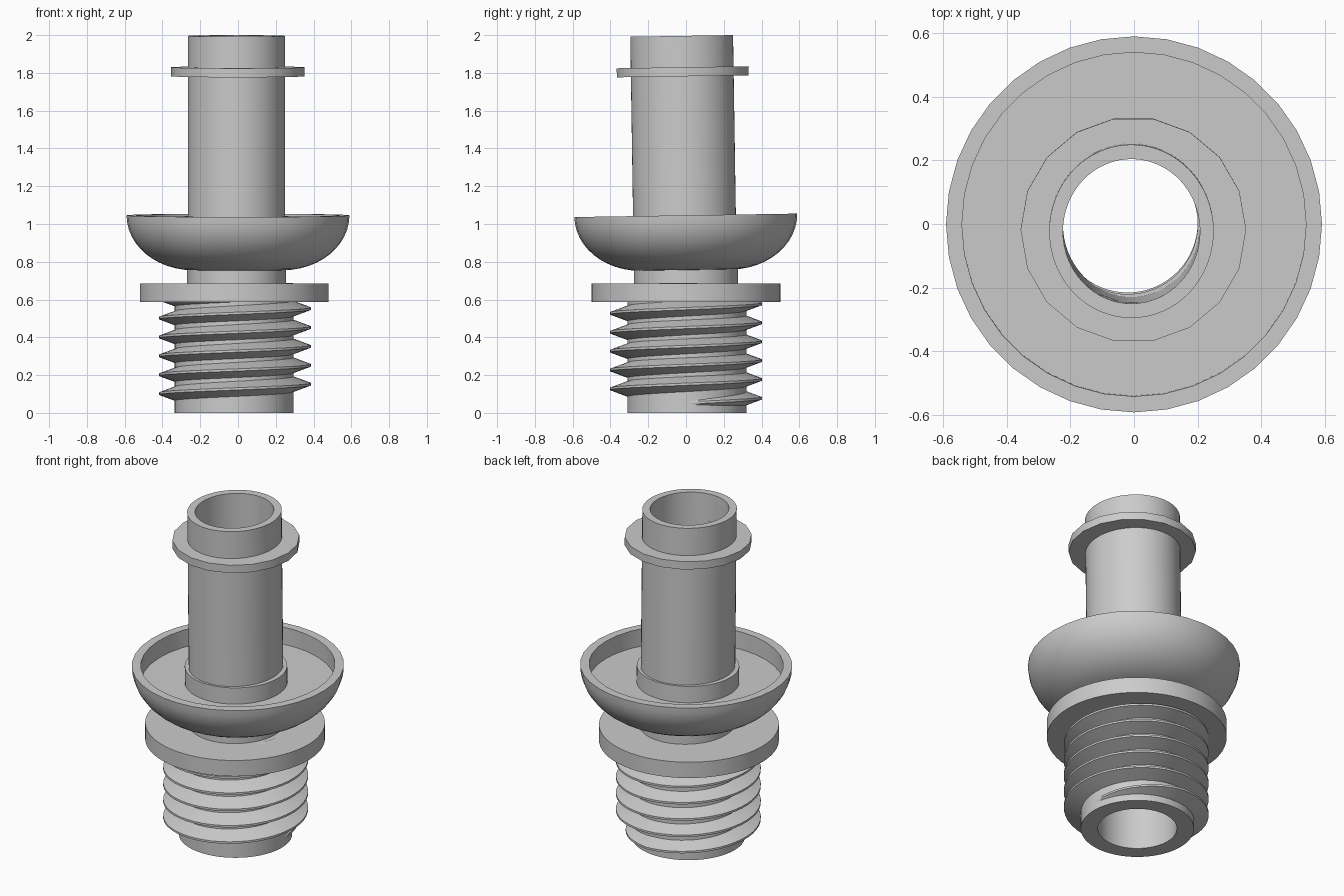
import bpy, bmesh, math

cube = bpy.data.objects.get("Cube")
if cube:
    bpy.data.objects.remove(cube, do_unlink=True)

grey = bpy.data.materials.new("plain_grey")
grey.use_nodes = True
grey.diffuse_color = (0.6, 0.6, 0.6, 1)
grey.node_tree.nodes["Principled BSDF"].inputs["Base Color"].default_value = grey.diffuse_color

TILT = 0.0155  # the upper parts lean slightly towards the front


def finish(name, bm, location=(0, 0, 0), tilt=0.0, y_scale=1.0):
    bmesh.ops.recalc_face_normals(bm, faces=bm.faces)
    mesh = bpy.data.meshes.new(name)
    bm.to_mesh(mesh)
    bm.free()
    mesh.materials.append(grey)
    obj = bpy.data.objects.new(name, mesh)
    bpy.context.collection.objects.link(obj)
    obj.location = location
    obj.rotation_euler.x = tilt
    obj.scale.y = y_scale
    bpy.ops.object.select_all(action='DESELECT')
    obj.select_set(True)
    bpy.context.view_layer.objects.active = obj
    bpy.ops.object.shade_smooth_by_angle(angle=math.radians(30))
    return obj


def bridge(bm, a, b):
    for i in range(len(a)):
        j = (i + 1) % len(a)
        bm.faces.new((a[i], a[j], b[j], b[i]))


def lathe(name, profile, sides=64, **place):
    """Spin a closed (radius, height) profile around z."""
    bm = bmesh.new()
    rings = []
    for s in range(sides):
        t = math.tau * s / sides
        rings.append([bm.verts.new((r * math.cos(t), r * math.sin(t), z)) for r, z in profile])
    for s in range(sides):
        bridge(bm, rings[s], rings[(s + 1) % sides])
    return finish(name, bm, **place)


def ring(name, inner, outer, low, high, **kw):
    return lathe(name, [(inner, low), (outer, low), (outer, high), (inner, high)], **kw)


def thread(name, root, crest, start, pitch, turns, steps=48, **place):
    """Helical ridge that fades in and out at its ends."""
    bm = bmesh.new()
    total = int(turns * steps)
    loops = []
    for s in range(total + 1):
        t = math.tau * s / steps
        z = start + pitch * s / steps
        fade = max(0.04, min(1, 4 * s / steps, 5 * (total - s) / steps))
        tip = root + (crest - root) * fade
        half = 0.042 * (0.4 + 0.6 * fade)
        section = [(root, z - half), (tip, z - 0.006), (tip, z + 0.006), (root, z + half)]
        loops.append([bm.verts.new((r * math.cos(t), r * math.sin(t), h)) for r, h in section])
    for a, b in zip(loops, loops[1:]):
        bridge(bm, a, b)
    bm.faces.new(loops[0])
    bm.faces.new(loops[-1])
    return finish(name, bm, **place)


# Threaded base with its washer
ring("threaded_base", 0.22, 0.315, 0.0, 0.65, location=(-0.02, 0.005, 0))
thread("screw_thread", 0.305, 0.403, 0.052, 0.1, 6.15, location=(-0.016, 0, 0))
ring("washer", 0.22, 0.5, 0.588, 0.685, location=(-0.02, 0, 0))

# Hollow barrel, the neck sleeve under the cup and the sleeve inside it
upper = dict(location=(-0.008, 0.008, 0), tilt=TILT)
ring("barrel", 0.215, 0.258, 0.62, 1.996, y_scale=1.055, **upper)
ring("neck_sleeve", 0.23, 0.262, 0.64, 0.85, y_scale=1.05, location=(-0.008, 0, 0))
ring("inner_sleeve", 0.23, 0.285, 0.85, 1.04, **upper)

# Shallow cup: rounded outside, straight lip and flat floor inside
STEPS = 12
outside = []
for i in range(STEPS + 1):
    a = math.pi / 2 * i / STEPS
    outside.append((0.24 + 0.35 * math.sin(a), 1.046 - 0.29 * math.cos(a)))
lathe("cup", outside + [(0.54, 1.046), (0.54, 0.94), (0.24, 0.94)], sides=36,
      location=(0, 0.015, 0), tilt=TILT)

# Faceted flange near the top
ring("top_flange", 0.23, 0.354, 1.782, 1.83, sides=18,
     location=(-0.002, 0.01, 0), tilt=TILT)
